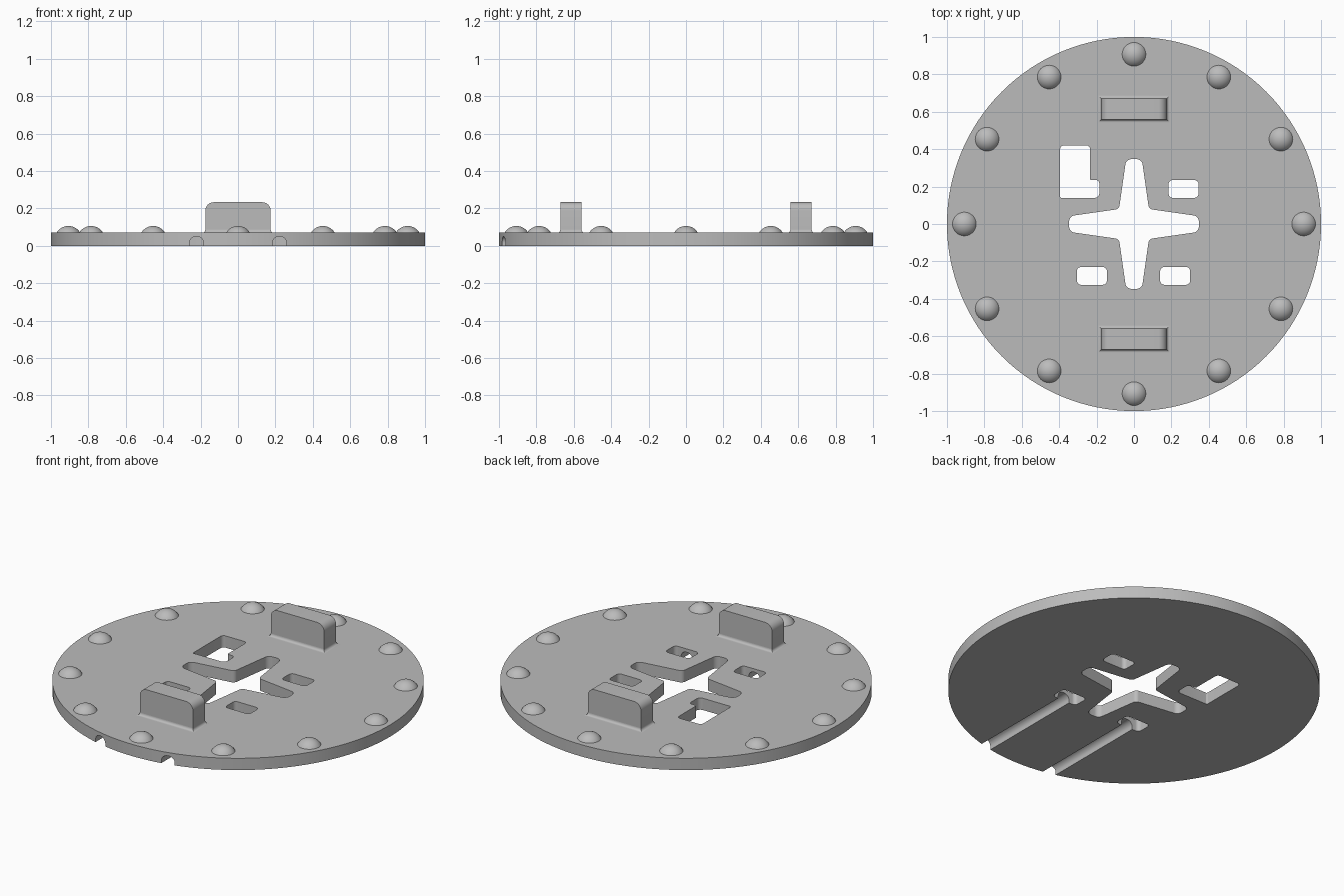
import bpy, bmesh, math
from mathutils import Vector

if "Cube" in bpy.data.objects:
    bpy.data.objects.remove(bpy.data.objects["Cube"])

PLATE_TOP = 0.07

grey = bpy.data.materials.new("plain_grey")
grey.use_nodes = True
GREY = (0.5, 0.5, 0.5, 1)
grey.diffuse_color = GREY
grey.node_tree.nodes["Principled BSDF"].inputs["Base Color"].default_value = GREY


def finish(name, bm):
    bmesh.ops.recalc_face_normals(bm, faces=bm.faces)
    mesh = bpy.data.meshes.new(name)
    bm.to_mesh(mesh)
    bm.free()
    obj = bpy.data.objects.new(name, mesh)
    bpy.context.collection.objects.link(obj)
    mesh.materials.append(grey)
    return obj


def smooth(obj, degrees=30):
    bpy.ops.object.select_all(action="DESELECT")
    obj.select_set(True)
    bpy.context.view_layer.objects.active = obj
    bpy.ops.object.shade_smooth_by_angle(angle=math.radians(degrees))


def rounded(corners, steps=8):
    """Outline from (x, y, radius) corners, convex or concave."""
    out = []
    for i, (x, y, r) in enumerate(corners):
        p = Vector((x, y, 0))
        if r == 0:
            out.append(p)
            continue
        before, after = corners[i - 1], corners[(i + 1) % len(corners)]
        u = (Vector((before[0], before[1], 0)) - p).normalized()
        v = (Vector((after[0], after[1], 0)) - p).normalized()
        half = u.angle(v) / 2
        centre = p + (u + v).normalized() * r / math.sin(half)
        start = (p + u * r / math.tan(half) - centre).normalized()
        end = (p + v * r / math.tan(half) - centre).normalized()
        out += [centre + start.slerp(end, k / steps) * r for k in range(steps + 1)]
    return out


def prism(name, outline, place, direction):
    """Extrude an outline; place maps its flat points into space."""
    bm = bmesh.new()
    face = bm.faces.new([bm.verts.new(place(p)) for p in outline])
    new = bmesh.ops.extrude_face_region(bm, geom=[face], use_keep_orig=True)["geom"]
    bmesh.ops.translate(bm, vec=direction,
                        verts=[g for g in new if isinstance(g, bmesh.types.BMVert)])
    return finish(name, bm)


def box_corners(x0, x1, y0, y1, r):
    return [(x0, y0, r), (x1, y0, r), (x1, y1, r), (x0, y1, r)]


# Round base plate
bm = bmesh.new()
bmesh.ops.create_cone(bm, cap_ends=True, segments=128, radius1=1, radius2=1, depth=PLATE_TOP)
bmesh.ops.translate(bm, verts=bm.verts, vec=(0, 0, PLATE_TOP / 2))
plate = finish("base_plate", bm)

# Through holes: four-armed star, three slots, one L-shape
star = []
for turn in range(4):
    c, s = round(math.cos(turn * math.pi / 2)), round(math.sin(turn * math.pi / 2))
    for x, y, r in ((0.08, 0.08, 0.025), (0.042, 0.347, 0.034), (-0.042, 0.347, 0.034)):
        star.append((x * c - y * s, x * s + y * c, r))
l_shape = [(-0.395, 0.14, 0.008), (-0.185, 0.14, 0.025), (-0.185, 0.235, 0.02),
           (-0.235, 0.235, 0.008), (-0.235, 0.42, 0.02), (-0.395, 0.42, 0.02)]
holes = [star, l_shape,
         box_corners(0.185, 0.345, 0.14, 0.235, 0.022),
         box_corners(0.14, 0.30, -0.325, -0.23, 0.022),
         box_corners(-0.305, -0.145, -0.325, -0.23, 0.022)]
cutters = [prism("hole_cutter", rounded(h), lambda p: (p.x, p.y, -0.1), (0, 0, 0.3))
           for h in holes]

# Arched wire channels under the plate, from the front rim to the slots
for x in (-0.222, 0.222):
    arch = rounded(box_corners(x - 0.038, x + 0.038, -0.05, 0.05, 0.035))
    cutters.append(prism("channel_cutter", arch, lambda p: (p.x, -1.1, p.y), (0, 0.82, 0)))

for cutter in cutters:
    cutter.hide_render = True
    mod = plate.modifiers.new("cut", "BOOLEAN")
    mod.operation = "DIFFERENCE"
    mod.solver = "EXACT"
    mod.object = cutter
    bpy.context.view_layer.objects.active = plate
    bpy.ops.object.modifier_apply(modifier=mod.name)
    bpy.data.objects.remove(cutter)
smooth(plate)

# Ring of twelve shallow domes
DOME_R = 0.074
for i in range(12):
    a = i * math.pi / 6
    bm = bmesh.new()
    bmesh.ops.create_uvsphere(bm, u_segments=32, v_segments=24, radius=DOME_R)
    bmesh.ops.translate(bm, verts=bm.verts,
                        vec=(0.907 * math.cos(a), 0.907 * math.sin(a), 0.106 - DOME_R))
    bmesh.ops.bisect_plane(bm, geom=bm.verts[:] + bm.edges[:] + bm.faces[:], clear_inner=True,
                           plane_co=(0, 0, PLATE_TOP - 0.002), plane_no=(0, 0, 1))
    smooth(finish(f"dome_{i + 1}", bm))

# Upright tabs with rounded top corners and a flared foot
HALF_W, HALF_D, FLARE = 0.175, 0.057, 0.016
for name, y in (("front", -0.615), ("back", 0.615)):
    outline = rounded([(-HALF_W, PLATE_TOP - 0.01, 0), (HALF_W, PLATE_TOP - 0.01, 0),
                       (HALF_W, 0.233, 0.045), (-HALF_W, 0.233, 0.045)])
    smooth(prism(f"{name}_tab", outline, lambda p: (p.x, y - HALF_D, p.y), (0, 2 * HALF_D, 0)))

    bm = bmesh.new()
    last = None
    for k in range(7):
        t = k / 6 * math.pi / 2
        off = FLARE * (1 - math.sin(t))
        z = PLATE_TOP + FLARE * (1 - math.cos(t))
        ring = [bm.verts.new((sx * (HALF_W + off), y + sy * (HALF_D + off), z))
                for sx, sy in ((-1, -1), (1, -1), (1, 1), (-1, 1))]
        if last:
            for j in range(4):
                n = (j + 1) % 4
                bm.faces.new((last[j], last[n], ring[n], ring[j]))
        last = ring
    smooth(finish(f"{name}_tab_foot", bm))
